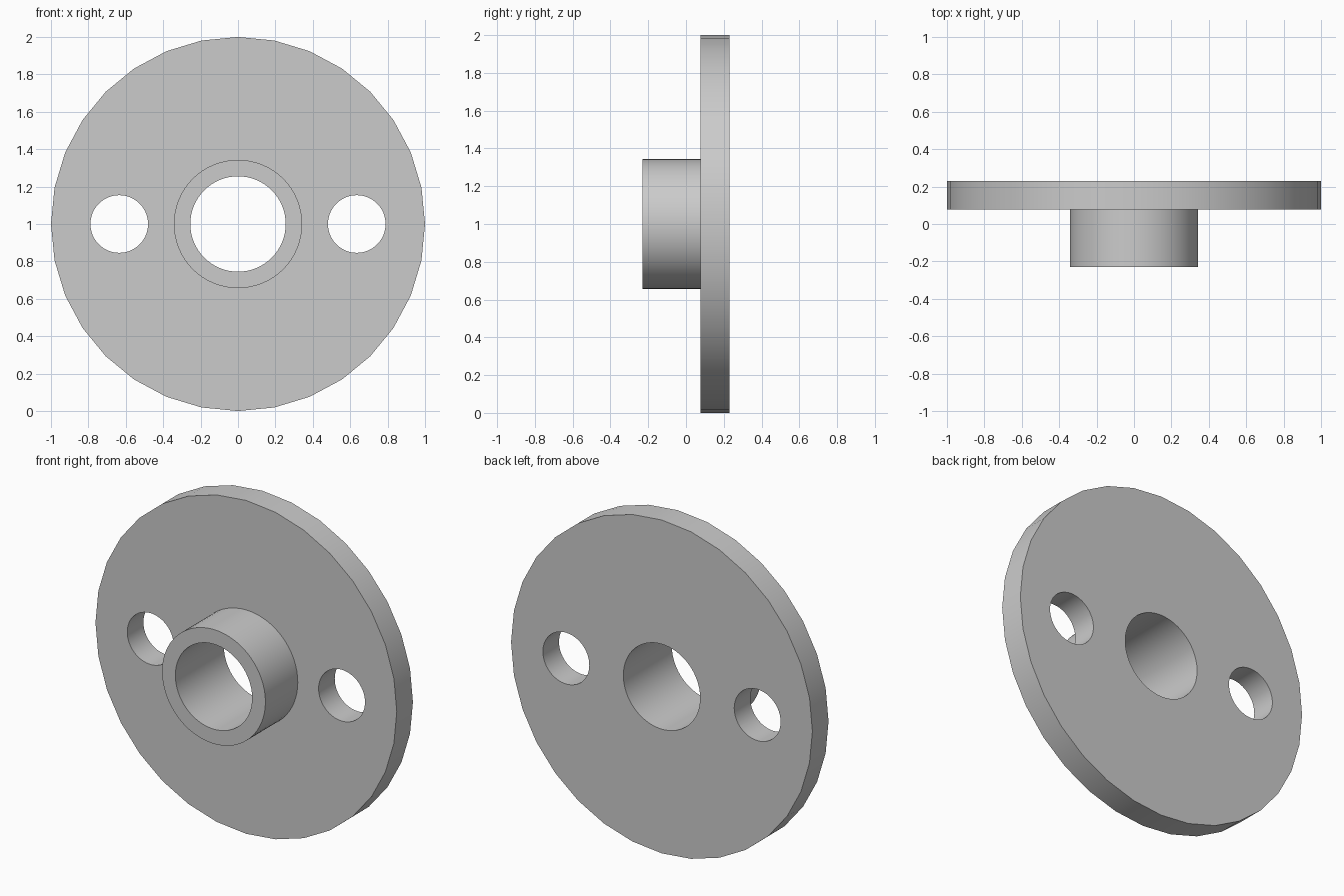
import bpy
import math

cube = bpy.data.objects.get("Cube")
if cube:
    bpy.data.objects.remove(cube, do_unlink=True)

grey = bpy.data.materials.new("plain grey")
grey.use_nodes = True
colour = (0.6, 0.6, 0.6, 1)
grey.diffuse_color = colour
grey.node_tree.nodes["Principled BSDF"].inputs["Base Color"].default_value = colour

FRONT, STEP, BACK = -0.23, 0.077, 0.23


def cylinder(name, radius, y0, y1, x=0, sides=64):
    """Cylinder running along y, centred at height 1."""
    bpy.ops.mesh.primitive_cylinder_add(
        vertices=sides, radius=radius, depth=y1 - y0,
        location=(x, (y0 + y1) / 2, 1), rotation=(math.pi / 2, 0, 0))
    obj = bpy.context.object
    obj.name = name
    obj.data.materials.append(grey)
    return obj


def combine(body, tool, operation):
    """Apply a boolean and discard the tool."""
    tool.hide_render = True
    mod = body.modifiers.new(tool.name, "BOOLEAN")
    mod.operation = operation
    mod.solver = "EXACT"
    mod.object = tool
    bpy.context.view_layer.objects.active = body
    bpy.ops.object.modifier_apply(modifier=mod.name)
    bpy.data.objects.remove(tool, do_unlink=True)


# Faceted disc with a round hub on its front
flange = cylinder("flange_with_hub", 1.0, STEP, BACK, sides=32)
combine(flange, cylinder("hub", 0.343, FRONT, 0.15), "UNION")

# Central bore and the two bolt holes
combine(flange, cylinder("bore", 0.255, -0.5, 0.5), "DIFFERENCE")
for side in (-1, 1):
    combine(flange, cylinder("bolt_hole", 0.154, -0.5, 0.5, x=side * 0.635), "DIFFERENCE")

# Smooth the round walls, keep the rims sharp
bpy.ops.object.select_all(action="DESELECT")
flange.select_set(True)
bpy.context.view_layer.objects.active = flange
bpy.ops.object.shade_smooth_by_angle(angle=math.radians(30))
